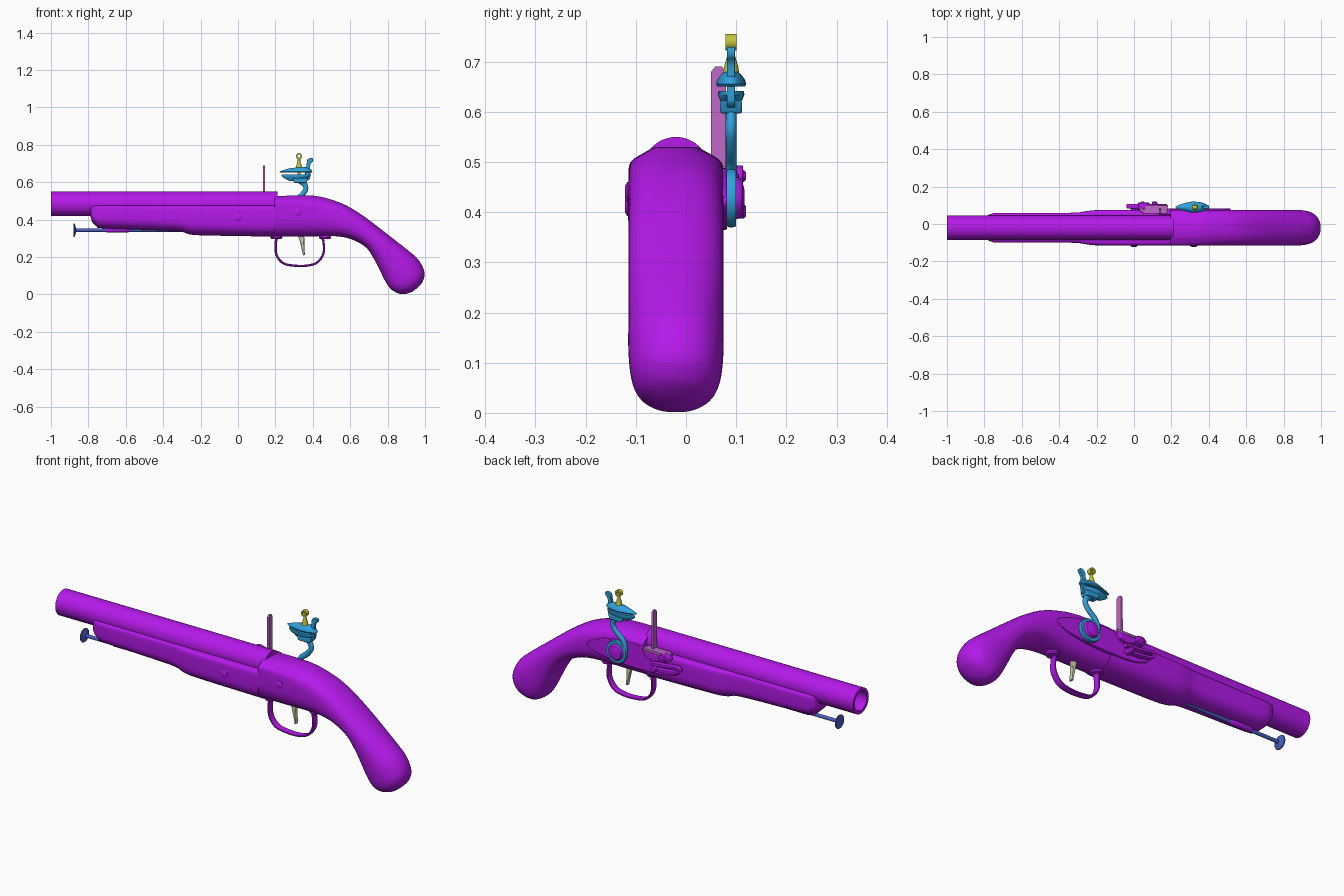
import bpy, bmesh
from math import sin, cos, pi, radians
from mathutils import Vector

if "Cube" in bpy.data.objects:
    bpy.data.objects.remove(bpy.data.objects["Cube"])

YC = -0.02  # centre plane of stock and barrel


def mat(name, r, g, b):
    m = bpy.data.materials.new(name)
    m.diffuse_color = (r, g, b, 1)
    m.use_nodes = True
    m.node_tree.nodes["Principled BSDF"].inputs["Base Color"].default_value = m.diffuse_color
    return m


PURPLE = mat("purple", 0.46, 0.01, 0.82)
BLUE = mat("blue", 0.03, 0.36, 0.72)
YELLOW = mat("yellow", 0.55, 0.56, 0.04)
ROD = mat("rod_blue", 0.07, 0.12, 0.55)
MAUVE = mat("mauve", 0.52, 0.14, 0.58)
BONE = mat("bone", 0.6, 0.6, 0.42)


def spline(pts, n=6, closed=False):
    """Catmull-Rom through tuples of any size."""
    k, out = len(pts), []
    get = lambda i: pts[i % k] if closed else pts[max(0, min(k - 1, i))]
    for i in range(k if closed else k - 1):
        a, b, c, d = get(i - 1), get(i), get(i + 1), get(i + 2)
        for j in range(n):
            t = j / n
            out.append(tuple(0.5 * (2 * q + (r - p) * t + (2 * p - 5 * q + 4 * r - s) * t * t
                             + (3 * q - p - 3 * r + s) * t ** 3) for p, q, r, s in zip(a, b, c, d)))
    return out if closed else out + [tuple(pts[-1])]


def loft(name, rings, m, loop=False, angle=35, bevel=0):
    bm = bmesh.new()
    vs = [[bm.verts.new(p) for p in r] for r in rings]
    n = len(vs[0])
    for a, b in list(zip(vs, vs[1:])) + ([(vs[-1], vs[0])] if loop else []):
        for i in range(n):
            bm.faces.new((a[i], a[(i + 1) % n], b[(i + 1) % n], b[i]))
    if not loop:
        bm.faces.new(vs[0])
        bm.faces.new(vs[-1])
    bmesh.ops.recalc_face_normals(bm, faces=bm.faces)
    me = bpy.data.meshes.new(name)
    bm.to_mesh(me)
    bm.free()
    me.materials.append(m)
    o = bpy.data.objects.new(name, me)
    bpy.context.collection.objects.link(o)
    if bevel:
        b = o.modifiers.new("bevel", 'BEVEL')
        b.width, b.segments = bevel, 2
    bpy.ops.object.select_all(action='DESELECT')
    o.select_set(True)
    bpy.context.view_layer.objects.active = o
    bpy.ops.object.shade_smooth_by_angle(angle=radians(angle))
    return o


def prism(name, xz, y0, y1, m, bevel=0.0):
    return loft(name, [[(x, y, z) for x, z in xz] for y in (y0, y1)], m, bevel=bevel)


def lathe(name, prof, c, axis, m, seg=32, loop=False):
    """prof = (radius, offset along axis)."""
    rings = []
    for r, h in prof:
        ring = []
        for i in range(seg):
            u, v = r * cos(2 * pi * i / seg), r * sin(2 * pi * i / seg)
            d = {'x': (h, u, v), 'y': (u, h, v), 'z': (u, v, h)}[axis]
            ring.append(Vector(c) + Vector(d))
        rings.append(ring)
    return loft(name, rings, m, loop)


def sweep(name, path, y, wy, m, seg=12, power=1.0):
    """Oval band along (x, z, half thickness) points."""
    rings = []
    for i, (x, z, w) in enumerate(path):
        a, b = path[max(0, i - 1)], path[min(len(path) - 1, i + 1)]
        t = Vector((b[0] - a[0], b[1] - a[1])).normalized()
        ring = []
        for j in range(seg):
            c, s = (abs(f(2 * pi * j / seg)) ** power * (1 if f(2 * pi * j / seg) > 0 else -1) for f in (cos, sin))
            ring.append((x - t.y * w * c, y + wy * s, z + t.x * w * c))
        rings.append(ring)
    return loft(name, rings, m)


# Stock: stations of top xz, bottom xz, half width, shoulder dip, upper squareness
fore = [(-.788, .476, -.788, .415, .055, 0, 9), (-.78, .476, -.778, .385, .068, 0, 9),
        (-.755, .476, -.755, .364, .076, 0, 9), (-.71, .476, -.71, .352, .08, 0, 9),
        (-.34, .476, -.34, .339, .08, 0, 9), (-.26, .476, -.26, .321, .088, 0, 9),
        (-.17, .476, -.17, .315, .095, 0, 9), (.195, .476, .195, .309, .095, 0, 9)]
rear = [(.196, .546, .196, .309, .095, .32, 9), (.32, .544, .32, .309, .095, .28, 7),
        (.44, .525, .44, .311, .095, .15, 4), (.56, .485, .52, .311, .095, .06, 3),
        (.66, .427, .60, .297, .095, 0, 2.4), (.75, .36, .68, .255, .095, 0, 2.2),
        (.84, .29, .727, .19, .095, 0, 2.2), (.91, .235, .76, .125, .095, 0, 2.2),
        (.965, .185, .785, .075, .095, 0, 2.2), (.997, .12, .812, .034, .09, 0, 2.2),
        (.988, .07, .842, .012, .076, 0, 2.2), (.96, .036, .87, .002, .05, 0, 2.2),
        (.93, .013, .895, .002, .02, 0, 2.2)]
rings = []
for xt, zt, xb, zb, hw, dip, n in spline(fore, 3) + spline(rear, 5):
    ring = []
    for i in range(48):
        a = 2 * pi * (i + .5) / 48
        e = 2 / (n if sin(a) > 0 else 2.4)
        e0 = 2 / 2.4 if sin(a) < 0 else e
        u = abs(cos(a)) ** e0 * (1 if cos(a) > 0 else -1)
        v = abs(sin(a)) ** e * (1 if sin(a) > 0 else -1)
        if v > 0:
            v *= 1 - dip * (.5 - .5 * cos(pi * abs(u)))
        ring.append(((xt + xb) / 2 + v * (xt - xb) / 2, YC + hw * u, (zt + zb) / 2 + v * (zt - zb) / 2))
    rings.append(ring)
loft("stock", rings, PURPLE, angle=40)

# Barrel with open bore
lathe("barrel", [(.066, -1), (.066, .21), (.002, .21), (.002, -.7), (.05, -.7), (.05, -1)],
      (0, YC, .484), 'x', PURPLE, 48, True)

# Ramrod and its pipe
lathe("ramrod", [(.034, -.88), (.036, -.877), (.034, -.873), (.009, -.865), (.009, -.28)],
      (0, YC, .343), 'x', ROD, 24)
lathe("ramrod_pipe", [(.011, -.71), (.015, -.70), (.015, -.59), (.011, -.58)], (0, YC, .346), 'x', PURPLE, 20)

# Trigger guard with mounting pads
guard = spline([(.215, .312, .007), (.203, .285, .007), (.205, .215, .006), (.24, .168, .006), (.30, .154, .006),
                (.37, .154, .006), (.425, .172, .006), (.457, .22, .006), (.457, .28, .006), (.445, .312, .007)])
sweep("trigger_guard", guard, YC, .018, PURPLE, 12, .6)
for x, tag in ((.205, "front"), (.465, "rear")):
    lathe("guard_pad_" + tag, [(.028, 0), (.032, .006), (.03, .02)], (x, YC, .297), 'z', PURPLE, 24)

# Trigger
sweep("trigger", spline([(.335, .325, .018), (.342, .29, .013), (.347, .25, .008), (.353, .21, .005)]),
      YC, .011, BONE, 12, .6)

# Lock plate
plate = spline([(-.02, .405), (.04, .447), (.16, .482), (.30, .487), (.42, .47), (.515, .428),
                (.48, .392), (.36, .37), (.2, .365), (.06, .372)], 5, True)
prism("lock_plate", plate, .05, .082, PURPLE, .003)

# Cock: ring around its pivot and S-shaped neck
ring_pts = [(.337 + .045 * cos(radians(a)), .428 + .045 * sin(radians(a)), .01 + .00002 * abs(a))
            for a in range(480, 170, -30)]
ring_pts = [(.337 + .045 * cos(radians(a)), .428 + .045 * sin(radians(a)), .012) for a in range(-130, 181, 30)]
lathe("cock_ring", [(.056, -.01), (.059, 0), (.056, .01), (.034, .01), (.032, 0), (.034, -.01)],
      (.337, .09, .428), 'y', BLUE, 36, True)
sweep("cock_neck", spline([(.292, .43, .012), (.29, .465, .013), (.305, .50, .014), (.34, .53, .014),
                           (.362, .562, .013), (.355, .59, .015), (.335, .61, .02)]), .09, .011, BLUE, 16)
lathe("cock_screw", [(.042, -.015), (.042, .012), (.035, .022), (.015, .027)], (.337, .09, .428), 'y', PURPLE)

# Jaws: pointed outlines stacked in z
def jaw(name, levels):
    rs = []
    for z, s, tilt in levels:
        r = []
        for i in range(32):
            c, d = cos(2 * pi * i / 32), sin(2 * pi * i / 32)
            r.append((.31 + .088 * c * s, .09 + .03 * s * d * (1 - .45 * max(0, -c)), z + tilt * c))
        rs.append(r)
    loft(name, rs, BLUE)


jaw("lower_jaw", [(.606, .4, .0), (.622, .72, .0), (.634, .88, .0), (.642, .85, .0)])
jaw("upper_jaw", [(.651, .93, .0), (.656, 1, .0), (.664, .92, .005), (.674, .65, .006), (.678, .4, .004)])
prism("jaw_block", [(.30, .597), (.365, .597), (.375, .622), (.29, .622)], .068, .112, BLUE, .004)
prism("jaw_post", spline([(.357, .615), (.385, .62), (.386, .69), (.40, .712), (.398, .728),
                          (.373, .723), (.366, .69)], 4, True), .082, .098, BLUE, .003)

# Jaw screw with eye on top
lathe("jaw_screw", [(.008, .625), (.008, .672), (.016, .678), (.014, .69), (.007, .715), (.007, .728)],
      (.326, .09, 0), 'z', YELLOW, 24)
lathe("jaw_screw_eye", [(.0165, -.011), (.0165, .011), (.008, .011), (.008, -.011)],
      (.326, .09, .739), 'y', YELLOW, 24, True)

# Frizzen: upright plate with rounded corners, and pan cover
up = [(.05, .48), (.082, .48), (.079, .68), (.072, .69), (.058, .69), (.05, .68)]
loft("frizzen_plate", [[(x, y, z) for y, z in up] for x in (.134, .144)], MAUVE)
cover = [(.03, .07), (.055, .055), (.175, .055), (.182, .10), (.075, .103), (.03, .085)]
loft("pan_cover", [[(x, y, z) for x, y in cover] for z in (.478, .492)], MAUVE, bevel=.002)

# Pan, frizzen arm and spring
prism("pan", [(.06, .478), (.18, .478), (.165, .45), (.12, .437), (.08, .45)], .07, .106, PURPLE, .005)
prism("frizzen_arm", spline([(.02, .47), (.04, .492), (.075, .488), (.08, .465), (.045, .452)], 4, True),
      .078, .114, PURPLE, .003)
sweep("frizzen_spring", spline([(.13, .425, .009), (.05, .432, .009), (-.02, .44, .008), (-.03, .425, .008),
                                (0, .41, .009), (.07, .402, .01), (.12, .4, .009)]), .095, .013, PURPLE, 12, .6)
for i, (x, z, r) in enumerate(((.045, .472, .012), (.11, .402, .015))):
    lathe(f"lock_screw_{i}", [(r, -.02), (r, .015), (r * .6, .02)], (x, .10, z), 'y', PURPLE, 20)

# Side screws on the left of the stock
for i, (x, z) in enumerate(((0, .412), (.32, .44))):
    lathe(f"side_screw_{i}", [(.02, .03), (.02, -.003), (.012, -.008)], (x, -.114, z), 'y', PURPLE, 24)
